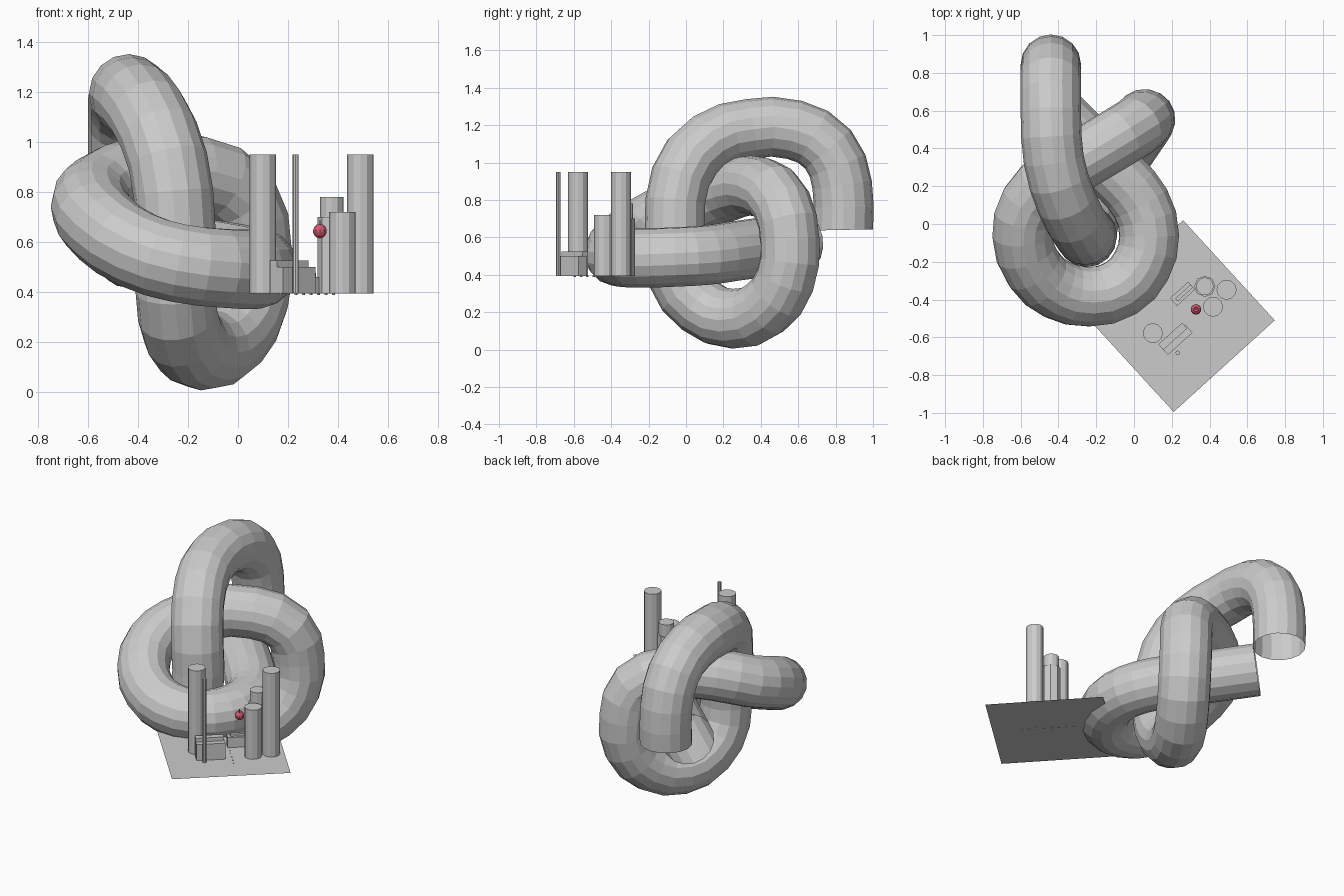
import bpy
from math import radians, cos, sin
from mathutils import Vector

if "Cube" in bpy.data.objects:
    bpy.data.objects.remove(bpy.data.objects["Cube"])

GROUND = 0.393
TURN = radians(42)          # heading of the town plot


def tube(name, points, radius):
    cu = bpy.data.curves.new(name, 'CURVE')
    cu.dimensions = '3D'
    cu.resolution_u = 2
    cu.bevel_depth = radius
    cu.bevel_resolution = 6
    sp = cu.splines.new('BEZIER')
    sp.bezier_points.add(len(points) - 1)
    for bp, co in zip(sp.bezier_points, points):
        bp.co = co
        bp.handle_left_type = bp.handle_right_type = 'AUTO'
    sp.use_smooth = False
    ob = bpy.data.objects.new(name, cu)
    bpy.context.collection.objects.link(ob)
    return ob


def tower(name, x, y, r, top, sides=12, base=GROUND):
    bpy.ops.mesh.primitive_cylinder_add(vertices=sides, radius=r, depth=top - base,
                                        location=(x, y, (top + base) / 2))
    bpy.context.object.name = name
    return bpy.context.object


def block(name, x, y, length, width, top, base=GROUND):
    bpy.ops.mesh.primitive_cube_add(size=1, location=(x, y, (top + base) / 2),
                                    rotation=(0, 0, TURN))
    ob = bpy.context.object
    ob.name = name
    ob.scale = (length, width, top - base)
    return ob


# Knotted open pipe
tube("knotted_pipe", [
    (-0.44, 0.84, 0.64), (-0.44, 0.835, 0.88), (-0.44, 0.76, 1.07),
    (-0.44, 0.58, 1.175), (-0.425, 0.34, 1.18), (-0.36, 0.12, 1.11),
    (-0.28, -0.03, 0.92), (-0.25, -0.06, 0.65), (-0.25, -0.05, 0.40),
    (-0.22, 0.08, 0.23), (-0.14, 0.25, 0.165), (-0.03, 0.42, 0.22),
    (0.045, 0.53, 0.37), (0.055, 0.555, 0.58), (0.01, 0.515, 0.77),
    (-0.17, 0.405, 0.868), (-0.40, 0.26, 0.86), (-0.55, 0.11, 0.80),
    (-0.59, -0.06, 0.74), (-0.53, -0.24, 0.65), (-0.40, -0.35, 0.565),
    (-0.24, -0.385, 0.515), (-0.07, -0.34, 0.495), (0.04, -0.22, 0.49),
    (0.08, -0.06, 0.495), (0.035, 0.11, 0.505), (-0.08, 0.25, 0.525),
    (-0.26, 0.43, 0.55), (-0.45, 0.62, 0.58)], 0.16)

# Thin ground sheet of the town
me = bpy.data.meshes.new("town_ground")
me.from_pydata([(0.26, 0.02, GROUND), (-0.275, -0.465, GROUND),
                (0.21, -0.995, GROUND), (0.745, -0.51, GROUND)], [], [(0, 1, 2, 3)])
bpy.context.collection.objects.link(bpy.data.objects.new("town_ground", me))

# Round towers
tower("west_tower", 0.10, -0.578, 0.053, 0.95)
tower("east_tower", 0.49, -0.348, 0.053, 0.95)
tower("short_tower", 0.418, -0.438, 0.053, 0.72)
tower("stepped_tower_base", 0.375, -0.33, 0.056, 0.70, 8)
tower("stepped_tower_top", 0.375, -0.33, 0.047, 0.78)
tower("mast", 0.231, -0.682, 0.012, 0.95, 8)

# Low blocks
block("south_block", 0.225, -0.612, 0.175, 0.06, 0.50)
block("south_block_roof", 0.205, -0.595, 0.17, 0.04, 0.525)
block("north_block", 0.257, -0.37, 0.13, 0.055, 0.46)
block("north_block_roof", 0.265, -0.365, 0.11, 0.02, 0.475)

# Dashed road markings
u = Vector((cos(TURN), sin(TURN)))
v = Vector((sin(TURN), -cos(TURN)))
for i in range(8):
    p = Vector((0.15, -0.38)) + v * (0.045 * i) + u * 0.03
    block("road_dash", p.x, p.y, 0.006, 0.012, GROUND + 0.003, GROUND - 0.006)

# Red fruit hovering between the towers
red = bpy.data.materials.new("red")
red.diffuse_color = (0.62, 0.1, 0.16, 1)
red.use_nodes = True
red.node_tree.nodes["Principled BSDF"].inputs["Base Color"].default_value = red.diffuse_color
bpy.ops.mesh.primitive_uv_sphere_add(segments=10, ring_count=7, radius=0.029,
                                     location=(0.328, -0.452, 0.643))
fruit = bpy.context.object
fruit.name = "fruit"
for vert in fruit.data.vertices:      # dimple at the top
    if vert.co.z > 0.028:
        vert.co.z = 0.018
stem = tower("fruit_stem", 0.328, -0.452, 0.003, 0.685, 6, 0.66)
for ob in (fruit, stem):
    ob.data.materials.append(red)
